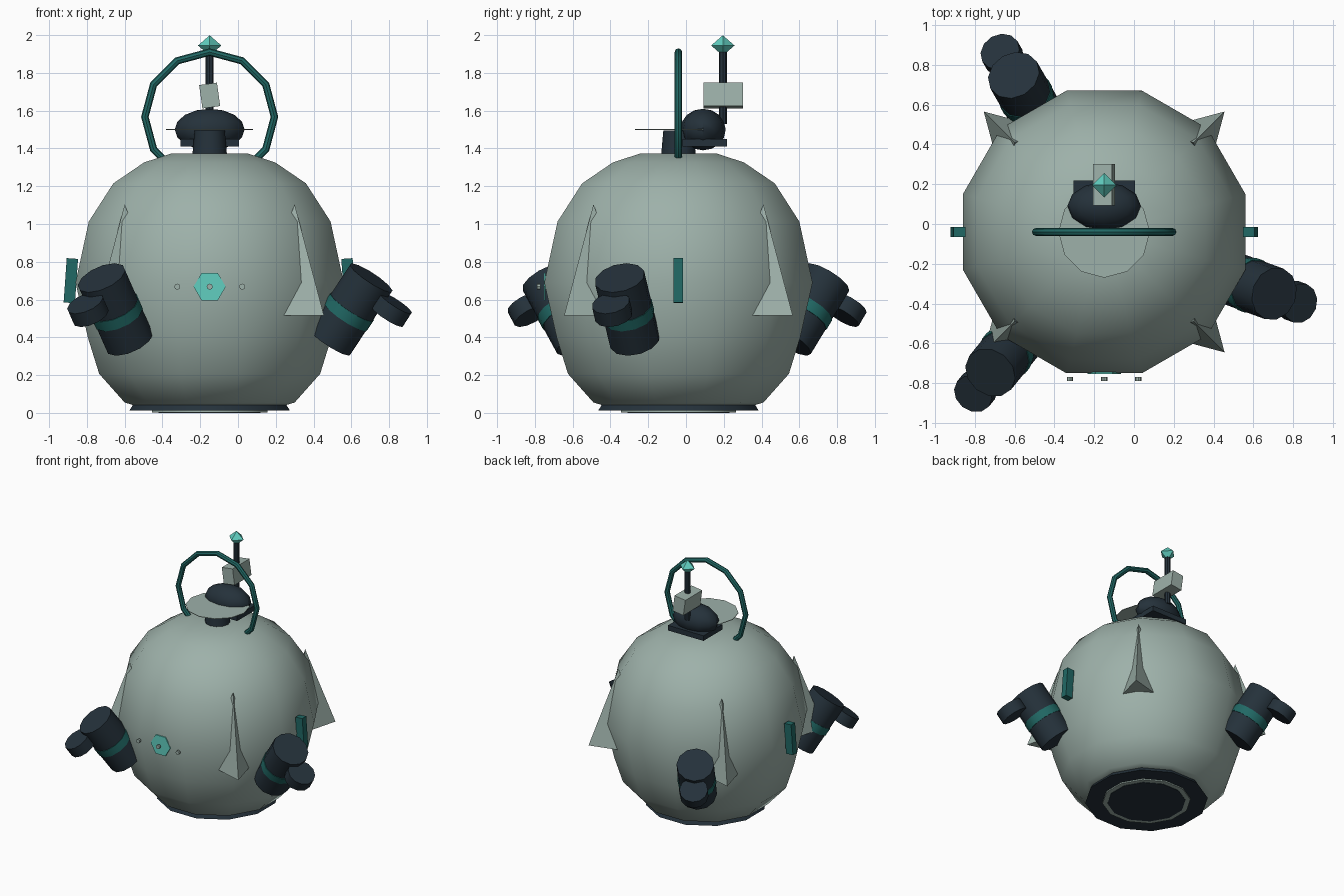
import bpy, bmesh, math
from mathutils import Vector, Matrix

cube = bpy.data.objects.get("Cube")
if cube:
    bpy.data.objects.remove(cube)

CX, CY = -0.15, -0.04          # axis of the round hull
SIDES = 12
HALF = math.pi / SIDES


def material(name, rgb):
    m = bpy.data.materials.new(name)
    m.use_nodes = True
    m.diffuse_color = (*rgb, 1)
    m.node_tree.nodes["Principled BSDF"].inputs["Base Color"].default_value = (*rgb, 1)
    return m


GREY = material("grey_green", (0.34, 0.44, 0.40))
DARK = material("dark_navy", (0.018, 0.031, 0.043))
TEAL = material("deep_teal", (0.015, 0.14, 0.13))
GLOW = material("bright_aqua", (0.12, 0.62, 0.53))


def finish(name, bm, mat, smooth=True):
    bmesh.ops.recalc_face_normals(bm, faces=bm.faces)
    mesh = bpy.data.meshes.new(name)
    bm.to_mesh(mesh)
    bm.free()
    mesh.materials.append(mat)
    ob = bpy.data.objects.new(name, mesh)
    bpy.context.scene.collection.objects.link(ob)
    if smooth:
        bpy.ops.object.select_all(action='DESELECT')
        ob.select_set(True)
        bpy.context.view_layer.objects.active = ob
        bpy.ops.object.shade_smooth_by_angle(angle=math.radians(40))
    return ob


def lathe(name, profile, mat):
    """Turn a list of (flat-to-axis distance, height) around the hull axis."""
    bm = bmesh.new()
    rings = []
    for r, z in profile:
        r /= math.cos(HALF)
        rings.append([bm.verts.new((CX + r * math.cos(HALF + 2 * HALF * i),
                                    CY + r * math.sin(HALF + 2 * HALF * i), z))
                      for i in range(SIDES)])
    for a, b in zip(rings, rings[1:]):
        for i in range(SIDES):
            j = (i + 1) % SIDES
            bm.faces.new((a[i], a[j], b[j], b[i]))
    bm.faces.new(rings[0])
    bm.faces.new(rings[-1])
    return finish(name, bm, mat)


def tube(name, p0, p1, r0, r1, mat, sides=SIDES, smooth=True, spin=0.0):
    """Capped cylinder or cone between two points."""
    p0, p1 = Vector(p0), Vector(p1)
    d = p1 - p0
    rot = d.to_track_quat('Z', 'Y').to_matrix().to_4x4()
    bm = bmesh.new()
    bmesh.ops.create_cone(bm, cap_ends=True, segments=sides, radius1=r0, radius2=r1,
                          depth=d.length,
                          matrix=Matrix.Translation((p0 + p1) / 2) @ rot @ Matrix.Rotation(spin, 4, 'Z'))
    return finish(name, bm, mat, smooth)


def box(name, centre, size, mat, tilt=0.0):
    bm = bmesh.new()
    bmesh.ops.create_cube(bm, size=1, matrix=Matrix.Translation(centre)
                          @ Matrix.Rotation(tilt, 4, 'Y') @ Matrix.Diagonal((*size, 1)))
    return finish(name, bm, mat, False)


def polar(angle, rho, z):
    return Vector((CX + rho * math.cos(angle), CY + rho * math.sin(angle), z))


# Hull and base
lathe("hull", [(0.40, 0.04), (0.45, 0.055), (0.585, 0.207), (0.645, 0.40), (0.71, 0.69),
               (0.64, 1.013), (0.51, 1.215), (0.347, 1.326), (0.20, 1.374)], GREY)
lathe("base_ring", [(0.425, 0.012), (0.40, 0.052)], DARK)
lathe("base_trim", [(0.305, 0.003), (0.305, 0.02)], GREY)
lathe("base_plug", [(0.27, 0.0), (0.27, 0.02)], DARK)

# Dish on its neck
tube("neck", (CX, CY, 1.36), (CX, CY, 1.495), 0.092, 0.08, DARK)
tube("dish", (CX, CY, 1.498), (CX, CY, 1.502), 0.23, 0.23, GREY)

# Pod and plate behind the neck
bm = bmesh.new()
bmesh.ops.create_uvsphere(bm, u_segments=12, v_segments=8, radius=1,
                          matrix=Matrix.Translation((CX, 0.09, 1.5))
                          @ Matrix.Diagonal((0.185, 0.12, 0.11, 1)))
finish("pod", bm, DARK)
box("pod_plate", (CX, 0.10, 1.43), (0.31, 0.235, 0.04), DARK)

# Mast, sensor box and beacon
tube("mast", (CX, 0.195, 1.53), (CX, 0.195, 1.91), 0.021, 0.021, DARK, sides=8)
box("sensor_box", (CX, 0.197, 1.68), (0.095, 0.21, 0.125), GREY, math.radians(-8))
bm = bmesh.new()
bmesh.ops.create_uvsphere(bm, u_segments=4, v_segments=2, radius=1,
                          matrix=Matrix.Translation((CX, 0.195, 1.945))
                          @ Matrix.Diagonal((0.062, 0.062, 0.054, 1)))
finish("beacon", bm, GLOW, False)

# Lifting hoop
bm = bmesh.new()
loops = []
for i in range(SIDES):
    a = 2 * HALF * i
    loops.append([])
    for k in range(8):
        b = math.tau * k / 8
        r = 0.343 + 0.02 * math.cos(b)
        loops[-1].append(bm.verts.new((CX + r * math.cos(a), CY + 0.02 * math.sin(b),
                                       1.567 + r * math.sin(a))))
for i in range(SIDES):
    p, q = loops[i], loops[(i + 1) % SIDES]
    for k in range(8):
        m = (k + 1) % 8
        bm.faces.new((p[k], p[m], q[m], q[k]))
finish("hoop", bm, TEAL)

# Front light with studs
tube("front_light", (CX, -0.745, 0.668), (CX, -0.753, 0.668), 0.085, 0.085, GLOW,
     sides=6, smooth=False, spin=math.pi / 2)
for i, dx in enumerate((-0.172, 0, 0.172)):
    tube(f"stud_{i + 1}", (CX + dx, -0.77, 0.668), (CX + dx, -0.788, 0.668),
         0.016, 0.016, GREY, sides=8)

# Side handles
for side, s in (("left", 1), ("right", -1)):
    box(f"{side}_handle", (CX + s * 0.735, CY, 0.70), (0.06, 0.05, 0.235), TEAL,
        math.radians(-4 * s))

# Corner fins: three-sided spikes with one edge pointing outward
for i in range(4):
    ang = math.pi / 4 + i * math.pi / 2
    bm = bmesh.new()
    foot = polar(ang, 0.636, 0.515)
    corners = [bm.verts.new(foot + 0.22 * Vector((math.cos(ang + k * math.tau / 3),
                                                  math.sin(ang + k * math.tau / 3), 0)))
               for k in range(3)]
    tip = bm.verts.new(polar(ang, 0.636, 1.105))
    bm.faces.new(corners)
    for k in range(3):
        bm.faces.new((corners[k], corners[(k + 1) % 3], tip))
    finish(f"fin_{i + 1}", bm, GREY, False)

# Three thrusters, each with a band and a smaller outer nozzle
for i, deg in enumerate((-20, 120, 231)):
    a = math.radians(deg)
    low, high = polar(a, 0.675, 0.38), polar(a, 0.91, 0.715)
    tube(f"thruster_{i + 1}", low, high, 0.135, 0.135, DARK)
    tube(f"thruster_band_{i + 1}", low.lerp(high, 0.39), low.lerp(high, 0.54),
         0.139, 0.139, TEAL)
    tube(f"thruster_nozzle_{i + 1}", polar(a, 1.0, 0.512), polar(a, 1.048, 0.582),
         0.102, 0.102, DARK)
